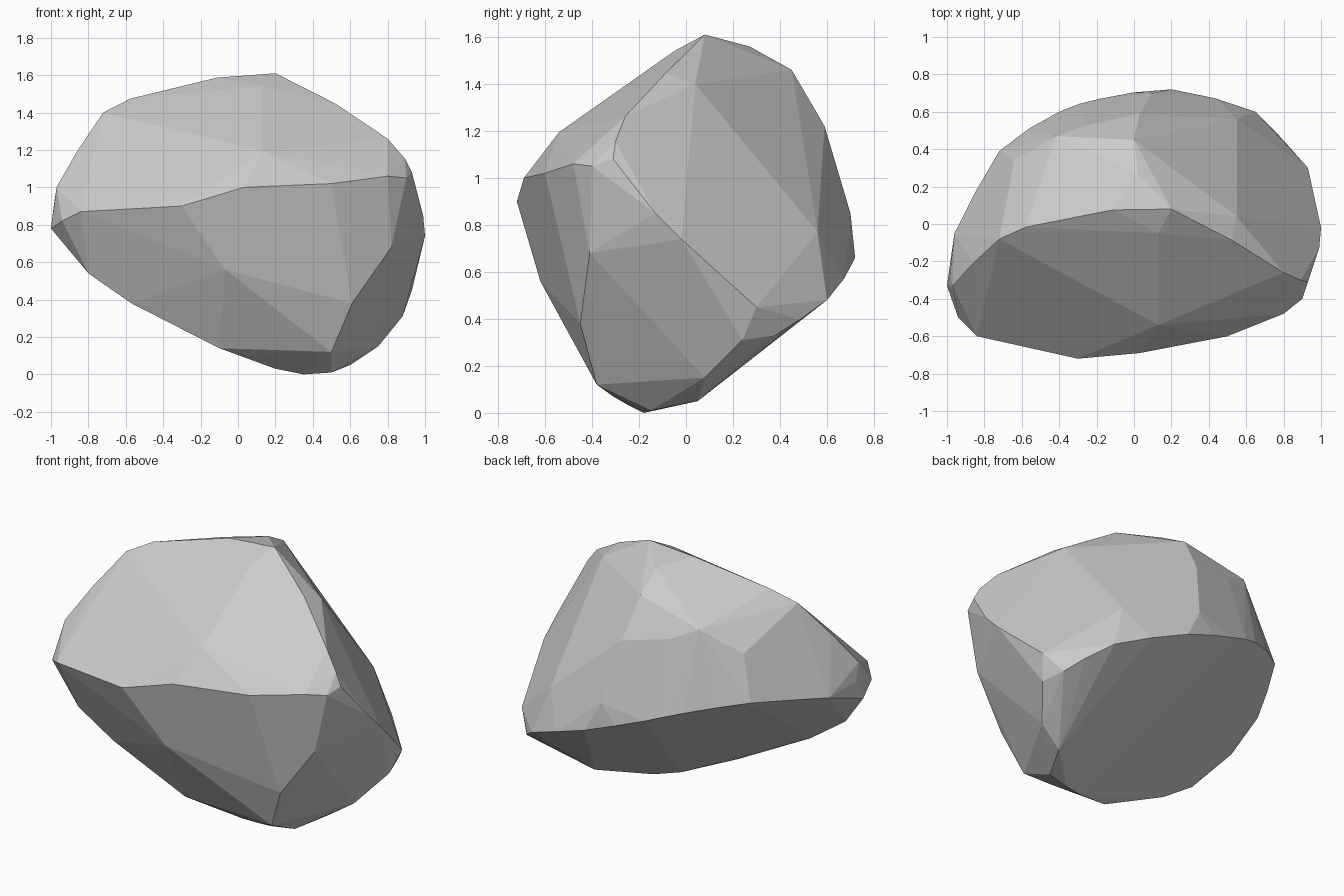
import bpy, bmesh, math
from mathutils import Vector

if "Cube" in bpy.data.objects:
    bpy.data.objects.remove(bpy.data.objects["Cube"])

# A convex faceted boulder, stretched over the ridges where its big planes meet
crest = [(-.97, -.33, 1.0), (-.72, -.08, 1.4), (-.4, .03, 1.52),
         (.2, .08, 1.61), (.8, -.26, 1.26), (.93, -.31, 1.08)]
back_rim = [(.84, .38, .33), (.65, .6, .48), (.2, .72, .66), (-.18, .67, .8),
            (-.4, .6, .88), (-.72, .39, .95), (-.96, -.05, .88)]
front_ridge = [(-.94, -.5, .82), (-.84, -.6, .87), (-.3, -.72, .9), (.03, -.69, 1.0),
               (.5, -.6, 1.02), (.8, -.48, 1.06)]
left_tip = [(-1, -.33, .78), (-.985, -.28, .9)]
front_bulge = [(.13, -.54, 1.195), (.13, -.05, 1.54)]
right_ridge = [(.9, -.4, 1.05), (.99, -.13, .85), (1, -.02, .74), (.93, .3, .45)]
right_front_corner = [(.82, -.41, .68), (.61, -.45, .38), (.5, -.38, .12)]
back_shoulder = [(.55, .04, 1.4), (.55, .56, .77), (.02, .27, 1.56), (0, .45, 1.46),
                 (.03, .59, 1.22), (.1, .7, .85), (-.25, .53, 1.28),
                 (-.42, .47, 1.36), (-.64, .34, 1.22)]
underside = [(.35, -.18, 0), (.5, -.15, .01), (.6, .05, .05), (.75, .08, .15),
             (.88, .24, .31), (.2, -.24, .03), (.35, -.31, .07),
             (-.1, -.38, .14), (-.57, -.42, .38), (-.8, -.44, .54), (-.07, -.62, .56)]


def rounded(points):
    """Add a smooth-curve midpoint to every span of a ridge."""
    p = [Vector(q) for q in points]
    p = [p[0]] + p + [p[-1]]
    mids = [(p[i] + p[i + 1]) / 2 + (p[i] + p[i + 1] - p[i - 1] - p[i + 2]) / 22
            for i in range(1, len(p) - 2)]
    return list(points) + mids


bm = bmesh.new()
for ridge in (rounded(crest), rounded(back_rim), front_ridge, left_tip, front_bulge,
              right_ridge, right_front_corner, back_shoulder, underside):
    for p in ridge:
        bm.verts.new(p)
bmesh.ops.convex_hull(bm, input=bm.verts[:])
loose = [v for v in bm.verts if not v.link_faces]
bmesh.ops.delete(bm, geom=loose, context='VERTS')

# Merge nearly coplanar triangles into broad flat facets
bmesh.ops.dissolve_limit(bm, angle_limit=math.radians(3),
                         verts=bm.verts[:], edges=bm.edges[:])
bmesh.ops.recalc_face_normals(bm, faces=bm.faces[:])

mesh = bpy.data.meshes.new("boulder")
bm.to_mesh(mesh)
bm.free()
boulder = bpy.data.objects.new("boulder", mesh)
bpy.context.collection.objects.link(boulder)
